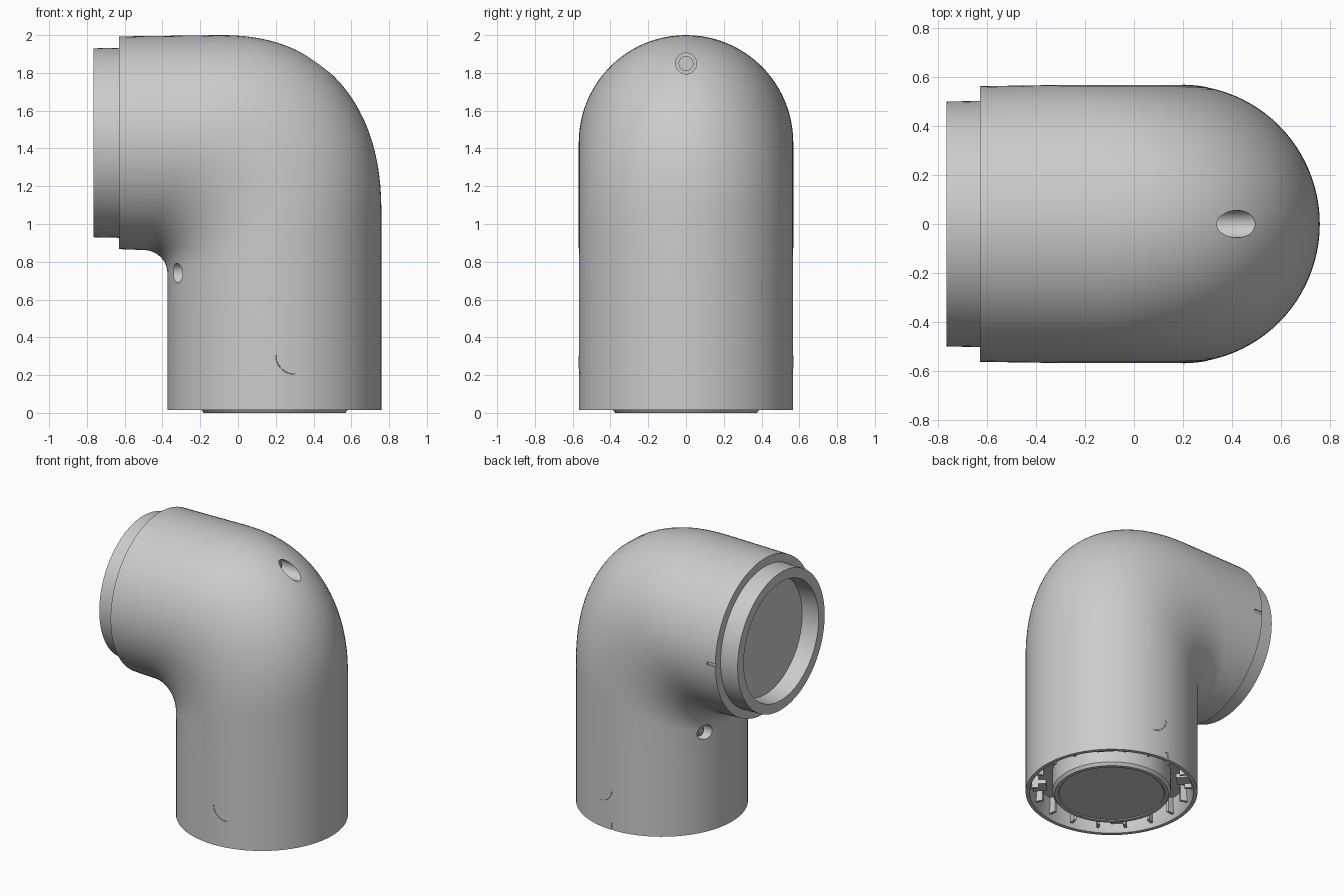
import bpy, bmesh, math
from mathutils import Vector, Matrix

if "Cube" in bpy.data.objects:
    bpy.data.objects.remove(bpy.data.objects["Cube"])

SEG = 96
AX, AZ = 0.193, 1.43      # vertical leg axis x, horizontal arm axis z


def make_object(name, bm):
    bmesh.ops.recalc_face_normals(bm, faces=bm.faces)
    me = bpy.data.meshes.new(name)
    bm.to_mesh(me)
    bm.free()
    ob = bpy.data.objects.new(name, me)
    bpy.context.collection.objects.link(ob)
    return ob


def smooth(ob, angle=32):
    bpy.ops.object.select_all(action='DESELECT')
    ob.select_set(True)
    bpy.context.view_layer.objects.active = ob
    bpy.ops.object.shade_smooth_by_angle(angle=math.radians(angle))


def loft(name, rings, seg=SEG):
    """Each ring: inner point (x,z), outer point (x,z), half width in y."""
    bm = bmesh.new()
    loops = []
    for (ix, iz), (ox, oz), w in rings:
        c = Vector(((ix + ox) / 2, 0, (iz + oz) / 2))
        h = Vector(((ox - ix) / 2, 0, (oz - iz) / 2))
        loops.append([bm.verts.new(c + h * math.cos(a) + Vector((0, w * math.sin(a), 0)))
                      for a in (2 * math.pi * k / seg for k in range(seg))])
    for a, b in zip(loops, loops[1:]):
        for k in range(seg):
            bm.faces.new((a[k], a[(k + 1) % seg], b[(k + 1) % seg], b[k]))
    bm.faces.new(loops[0])
    bm.faces.new(loops[-1])
    return make_object(name, bm)


def leg_ring(z, r):
    return (AX - r, z), (AX + r, z), r


def arm_ring(x, r):
    return (x, AZ - r), (x, AZ + r), r


def x_cylinder(bm, x0, x1, y, z, r, seg=40):
    m = Matrix.Translation(((x0 + x1) / 2, y, z)) @ Matrix.Rotation(math.pi / 2, 4, 'Y')
    bmesh.ops.create_cone(bm, cap_ends=True, segments=seg, radius1=r, radius2=r,
                          depth=abs(x1 - x0), matrix=m)


def box(bm, center, size, rot=Matrix()):
    m = rot @ Matrix.Translation(center) @ Matrix.Diagonal((*size, 1))
    bmesh.ops.create_cube(bm, size=1, matrix=m)


# Elbow body: bottom cavity, leg, rounded bend, arm, stepped collar, mouth recess
rings = [leg_ring(0.16, 0.52), leg_ring(0.06, 0.525), leg_ring(0.015, 0.54)]
rings += [leg_ring(z, 0.566) for z in (0.015, 0.25, 0.5, 0.68)]
STEPS, P = 36, 2 / 2.3
for i in range(STEPS + 1):
    t = math.pi / 2 * i / STEPS
    c, s = max(0, math.cos(t)), math.sin(t)
    if i == STEPS:
        c = 0
    rings.append(((-0.5 + 0.126 * c, 0.74 + 0.122 * s),
                  (-0.1 + 0.859 * c ** P, 1.05 + 0.95 * s ** P), 0.568))
rings += [arm_ring(-0.63, 0.563), arm_ring(-0.63, 0.503), arm_ring(-0.765, 0.5),
          arm_ring(-0.765, 0.43), arm_ring(-0.64, 0.42)]
body = loft("elbow_body", rings)

# Screw holes along x and small alignment notches
HOLES = [(0.30, 0.9, 0.0, 1.85, 0.056), (-0.26, -0.6, 0.24, 0.74, 0.052),
         (-0.26, -0.6, -0.24, 0.74, 0.052)]
bm = bmesh.new()
for x0, x1, y, z, r in HOLES:
    x_cylinder(bm, x0, x1, y, z, r)
box(bm, (-0.61, 0.57, AZ), (0.09, 0.03, 0.022))
box(bm, (AX, 0.575, 0.03), (0.02, 0.03, 0.07))
cutter = make_object("hole_cutter", bm)
cutter.hide_render = True
mod = body.modifiers.new("holes", 'BOOLEAN')
mod.object = cutter
mod.operation = 'DIFFERENCE'
mod.solver = 'EXACT'
bpy.context.view_layer.objects.active = body
bpy.ops.object.modifier_apply(modifier=mod.name)
bpy.data.objects.remove(cutter)
smooth(body)

# Recessed screw heads: outer ring plus centre pin
bm = bmesh.new()
for x0, x1, y, z, r in HOLES:
    d = 1 if x1 > x0 else -1
    x_cylinder(bm, x0 - 0.01 * d, x0 + 0.025 * d, y, z, r * 0.7)
    x_cylinder(bm, x0, x0 + 0.032 * d, y, z, r * 0.42)
smooth(make_object("screw_heads", bm))

# Round plug in the bottom opening, with a raised rim
core = loft("bottom_plug", [leg_ring(0.18, 0.39), leg_ring(0.02, 0.39), leg_ring(0.0, 0.375),
                            leg_ring(0.0, 0.352), leg_ring(0.006, 0.345)])
smooth(core)

# Ribs around the bottom cavity wall, and wider locking tabs
bm = bmesh.new()
for k in range(18):
    rot = Matrix.Translation((AX, 0, 0)) @ Matrix.Rotation(2 * math.pi * k / 18, 4, 'Z')
    box(bm, (0.505, 0, 0.105), (0.05, 0.018, 0.12), rot)
for k in range(4):
    rot = Matrix.Translation((AX, 0, 0)) @ Matrix.Rotation(math.pi / 4 + math.pi / 2 * k, 4, 'Z')
    box(bm, (0.475, 0, 0.09), (0.09, 0.1, 0.03), rot)
make_object("cavity_ribs", bm)

# Fine quarter-circle marks on both sides of the leg
for side, name in ((-1, "front_mark"), (1, "back_mark")):
    cu = bpy.data.curves.new(name, 'CURVE')
    cu.dimensions = '3D'
    cu.bevel_depth = 0.003
    cu.bevel_resolution = 1
    sp = cu.splines.new('POLY')
    sp.points.add(12)
    for k, p in enumerate(sp.points):
        a = math.pi + math.pi / 2 * k / 12
        x, z = 0.3 + 0.1 * math.cos(a), 0.305 + 0.1 * math.sin(a)
        p.co = (x, side * math.sqrt(0.566 ** 2 - (x - AX) ** 2), z, 1)
    bpy.context.collection.objects.link(bpy.data.objects.new(name, cu))
